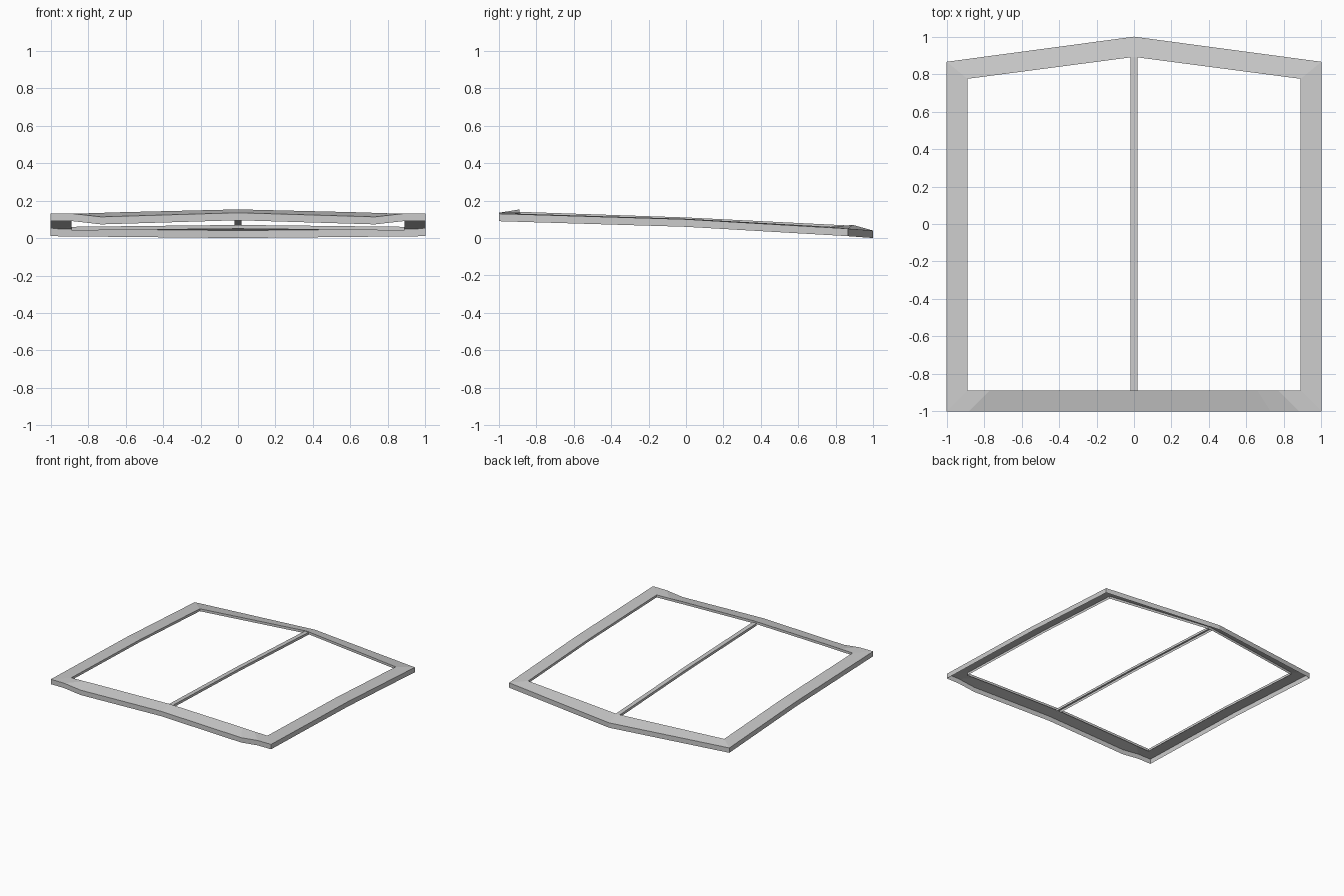
import bpy

if "Cube" in bpy.data.objects:
    bpy.data.objects.remove(bpy.data.objects["Cube"])


def make_object(name, verts, faces):
    mesh = bpy.data.meshes.new(name)
    mesh.from_pydata(verts, [], faces)
    mesh.update()
    obj = bpy.data.objects.new(name, mesh)
    bpy.context.collection.objects.link(obj)
    return obj


def lower(points, depth):
    return [(x, y, z - depth) for x, y, z in points]


def strip(name, rings):
    """Join matching rows of points with quads."""
    n = len(rings[0])
    verts = [p for ring in rings for p in ring]
    faces = [(r * n + i, r * n + i + 1, (r + 1) * n + i + 1, (r + 1) * n + i)
             for r in range(len(rings) - 1) for i in range(n - 1)]
    return make_object(name, verts, faces)


# Right half of the frame: front centre -> right side -> back centre
outer = [(0, -1, .135), (.73, -1, .113), (.88, -1, .13), (1, -1, .13),
         (1, 0, .10), (1, .866, .05), (0, 1, .04)]
inner = [(0, -.89, .153), (.66, -.89, .137), (.77, -.89, .133), (.89, -.89, .13),
         (.89, 0, .103), (.89, .775, .06), (0, .892, .07)]

# Open-bottomed frame: outer skirt, top sheet, short inner skirt
frame = strip("window_frame", [lower(outer, .04), outer, inner, lower(inner, .02)])
mirror = frame.modifiers.new("mirror", 'MIRROR')
mirror.use_axis[0] = True
mirror.use_clip = True

# Thin centre bar following the same bend, open underneath
path = [(-.89, .14), (0, .11), (.892, .066)]
left = [(-.018, y, z) for y, z in path]
right = [(.018, y, z) for y, z in path]
strip("centre_bar", [lower(right, .02), right, left, lower(left, .02)])
